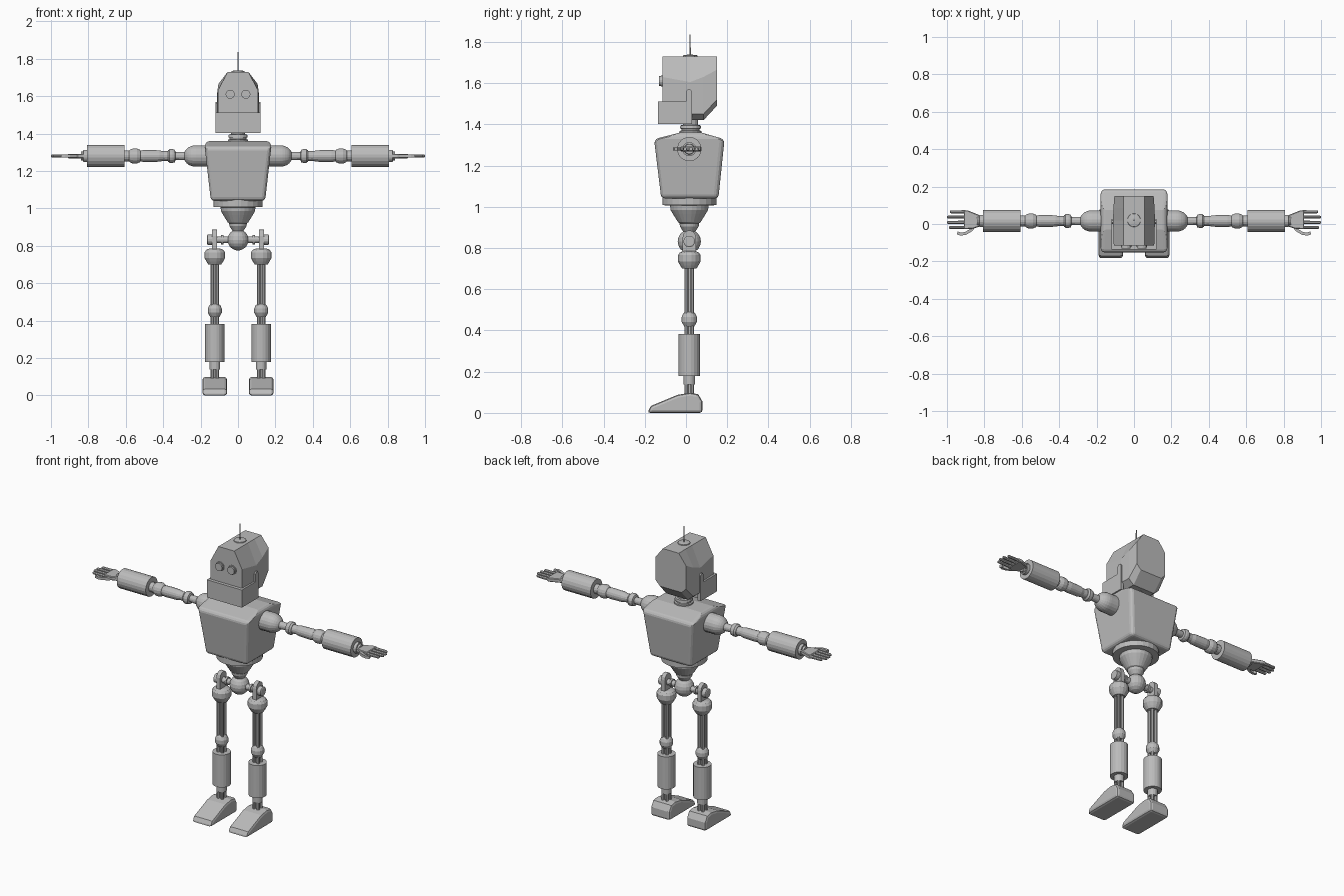
import bpy, bmesh, math
from mathutils import Vector

if "Cube" in bpy.data.objects:
    bpy.data.objects.remove(bpy.data.objects["Cube"])

grey = bpy.data.materials.new("light_grey")
grey.diffuse_color = (0.5, 0.5, 0.5, 1)
grey.use_nodes = True
grey.node_tree.nodes["Principled BSDF"].inputs["Base Color"].default_value = grey.diffuse_color
CY = 0.016  # depth of the limb axes


def loft(name, rings, bevel=0, segs=2, limit=40):
    """Skin equal-sized rings of points and cap both ends."""
    bm = bmesh.new()
    vs = [[bm.verts.new(p) for p in ring] for ring in rings]
    n = len(rings[0])
    for a, b in zip(vs, vs[1:]):
        for i in range(n):
            bm.faces.new((a[i], a[(i + 1) % n], b[(i + 1) % n], b[i]))
    bm.faces.new(vs[0])
    bm.faces.new(vs[-1])
    bmesh.ops.recalc_face_normals(bm, faces=bm.faces)
    me = bpy.data.meshes.new(name)
    bm.to_mesh(me)
    bm.free()
    me.materials.append(grey)
    ob = bpy.data.objects.new(name, me)
    bpy.context.collection.objects.link(ob)
    if bevel:
        m = ob.modifiers.new("bevel", "BEVEL")
        m.width, m.segments = bevel, segs
        m.limit_method, m.angle_limit = "ANGLE", math.radians(limit)
    return ob


def lathe(name, axis, origin, profile, n=16):
    """Turn (position, radius) pairs around an axis through origin."""
    ox, oy, oz = origin
    rings = []
    for t, r in profile:
        ring = []
        for i in range(n):
            a = 2 * math.pi * (i + 0.5) / n
            c, s = r * math.cos(a), r * math.sin(a)
            ring.append({"x": (ox + t, oy + c, oz + s),
                         "y": (ox + c, oy + t, oz + s),
                         "z": (ox + c, oy + s, oz + t)}[axis])
        rings.append(ring)
    return loft(name, rings)


def arc(c, r, a0=-80, a1=80, n=8, stretch=1):
    """Lathe profile of a ball, or part of one."""
    out = []
    for i in range(n + 1):
        a = math.radians(a0 + (a1 - a0) * i / n)
        out.append((c + r * stretch * math.sin(a), r * math.cos(a)))
    return out


def box(name, x0, x1, y0, y1, z0, z1, bevel=0):
    return loft(name, [[(x0, y0, z), (x1, y0, z), (x1, y1, z), (x0, y1, z)] for z in (z0, z1)], bevel)


# Head shell: faceted cross-sections from front to back
def head_ring(y, zb, shoulder, hw, top=0.055):
    right = [(0.075, zb), (hw, zb + 0.03), (hw, shoulder), (top, 1.73)]
    return [(x, y, z) for x, z in right] + [(-x, y, z) for x, z in reversed(right)]


loft("head", [head_ring(-0.115, 1.42, 1.63, 0.108), head_ring(0.02, 1.42, 1.605, 0.112),
              head_ring(0.085, 1.42, 1.63, 0.11), head_ring(0.15, 1.49, 1.665, 0.105)])
box("jaw", -0.121, 0.121, -0.135, 0.005, 1.402, 1.512)
for s in (-1, 1):
    # Jaw hinge straps and eyes
    prof = [(0.0, 1.402), (0.028, 1.402), (0.028, 1.56), (0.02, 1.57), (0.008, 1.57), (0.0, 1.56)]
    loft("jaw_strap", [[(s * x, y, z) for y, z in prof] for x in (0.1, 0.121)])
    lathe("eye", "y", (s * 0.042, 0, 1.61), [(-0.11, 0.028), (-0.122, 0.028), (-0.122, 0.024), (-0.132, 0.024)])

# Antenna and neck
lathe("antenna_base", "z", (0, 0.02, 0), [(1.725, 0.037), (1.735, 0.035), (1.738, 0.012)])
lathe("antenna", "z", (0, 0.02, 0), [(1.73, 0.0035), (1.835, 0.003)], 8)
lathe("neck", "z", (0, 0.022, 0), [(1.33, 0.055), (1.368, 0.055), (1.37, 0.045), (1.378, 0.045),
                                  (1.38, 0.052), (1.395, 0.05), (1.397, 0.038), (1.43, 0.038)])


# Torso: tapered shell with a sloped top
def rect(hw, y0, y1, z):
    return [(-hw, y0, z), (hw, y0, z), (hw, y1, z), (-hw, y1, z)]


loft("torso", [rect(0.145, -0.12, 0.157, 1.04), rect(0.178, -0.155, 0.187, 1.328),
               rect(0.172, -0.03, 0.075, 1.36)], 0.02, 3)

# Waist: stepped rings down to the pelvis ball
lathe("waist", "z", (0, CY, 0), [(1.06, 0.132), (1.008, 0.132), (1.006, 0.094), (0.985, 0.092), (0.965, 0.08),
                                 (0.925, 0.055), (0.92, 0.048), (0.905, 0.046), (0.88, 0.03)], 24)
lathe("pelvis_ball", "z", (0, CY, 0), arc(0.832, 0.057), 20)
lathe("hip_shaft", "x", (0, CY, 0.832), [(-0.15, 0.018), (0.15, 0.018)])


def rods(name, x, z0, z1):
    """Core with four rods around it."""
    lathe(name + "_core", "z", (x, CY, 0), [(z0, 0.013), (z1, 0.013)], 8)
    for i in range(4):
        a = math.pi * (i + 0.5) / 2
        lathe(name + "_rod", "z", (x + 0.019 * math.cos(a), CY + 0.019 * math.sin(a), 0),
              [(z0, 0.0095), (z1, 0.0095)], 8)


for s in (-1, 1):
    x = s * 0.124

    def side(profile):
        return [(s * t, r) for t, r in profile]

    # Hip bracket and pin
    br = [(CY + 0.032 * math.cos(math.radians(a)), 0.852 + 0.034 * math.sin(math.radians(a)))
          for a in range(0, 181, 30)] + [(CY - 0.032, 0.76), (CY + 0.032, 0.76)]
    loft("hip_bracket", [[(s * t, y, z) for y, z in br] for t in (0.112, 0.138)])
    lathe("hip_pin", "x", (0, CY, 0.832), side([(0.138, 0.028), (0.162, 0.028), (0.165, 0.022)]))
    lathe("hip_flange", "x", (0, CY, 0.832), side([(0.078, 0.025), (0.09, 0.025)]))
    # Leg
    lathe("hip_joint", "z", (x, CY, 0), [(0.785, 0.03), (0.778, 0.047), (0.765, 0.056), (0.735, 0.056),
                                         (0.715, 0.045), (0.7, 0.035)])
    rods("thigh", x, 0.46, 0.72)
    lathe("knee", "z", (x, CY, 0), [(0.49, 0.02), (0.482, 0.03), (0.465, 0.038), (0.442, 0.038),
                                    (0.428, 0.03), (0.418, 0.024)])
    rods("shin", x, 0.37, 0.44)
    lathe("calf", "z", (x, CY, 0), [(0.383, 0.052), (0.18, 0.052)], 20)
    lathe("ankle_collar", "z", (x, CY, 0), [(0.19, 0.029), (0.138, 0.029)])
    rods("ankle", x, 0.08, 0.15)
    foot = [(-0.188, 0), (-0.17, 0.034), (-0.04, 0.088), (0.02, 0.098), (0.06, 0.09), (0.08, 0.055), (0.08, 0)]
    loft("foot", [[(s * t, y, z) for y, z in foot] for t in (0.058, 0.19)], 0.014, 2, 50)

    # Arm
    o = (0, CY, 1.28)
    lathe("shoulder", "x", o, side([(0.16, 0.058)] + arc(0.225, 0.058, 0, 82, 7, 1.15)), 20)
    lathe("shoulder_rod", "x", o, side([(0.27, 0.024), (0.345, 0.02)]))
    lathe("upper_arm_collar", "x", o, side([(0.335, 0.025), (0.338, 0.034), (0.35, 0.038), (0.365, 0.038),
                                            (0.375, 0.03)]))
    lathe("upper_arm", "x", o, side([(0.37, 0.027), (0.4, 0.026), (0.42, 0.031), (0.5, 0.033), (0.53, 0.028)]))
    lathe("elbow", "x", o, side([(0.516, 0.022), (0.525, 0.034), (0.54, 0.041), (0.562, 0.041),
                                 (0.578, 0.034), (0.587, 0.024)]))
    lathe("elbow_rod", "x", o, side([(0.58, 0.029), (0.62, 0.029)]))
    lathe("forearm", "x", o, side([(0.608, 0.059), (0.808, 0.059)]), 20)
    lathe("wrist", "x", o, side([(0.8, 0.034), (0.827, 0.034), (0.828, 0.026), (0.84, 0.024)]))
    # Hand
    palm = [(0.82, -0.012), (0.86, -0.025), (0.91, -0.028), (0.91, 0.074), (0.89, 0.073), (0.82, 0.045)]
    loft("palm", [[(s * px, py, z) for px, py in palm] for z in (1.268, 1.292)], 0.004, 1)
    for i, tip in enumerate((0.99, 1.0, 1.0, 0.985)):
        lathe("finger", "x", (0, -0.019 + i * 0.028, 1.28),
              side([(0.9, 0.0095), (tip - 0.006, 0.0085), (tip, 0.005)]), 8)
    path = [Vector(p) for p in ((0.845, 0.0), (0.87, -0.032), (0.9, -0.05), (0.925, -0.054), (0.945, -0.048))]
    rings = []
    for i, p in enumerate(path):
        d = (path[min(i + 1, 4)] - path[max(i - 1, 0)]).normalized()
        rings.append([(s * (p.x - d.y * u), p.y + d.x * u, 1.28 + w)
                      for u, w in ((-.008, -.008), (.008, -.008), (.008, .008), (-.008, .008))])
    loft("thumb", rings)
